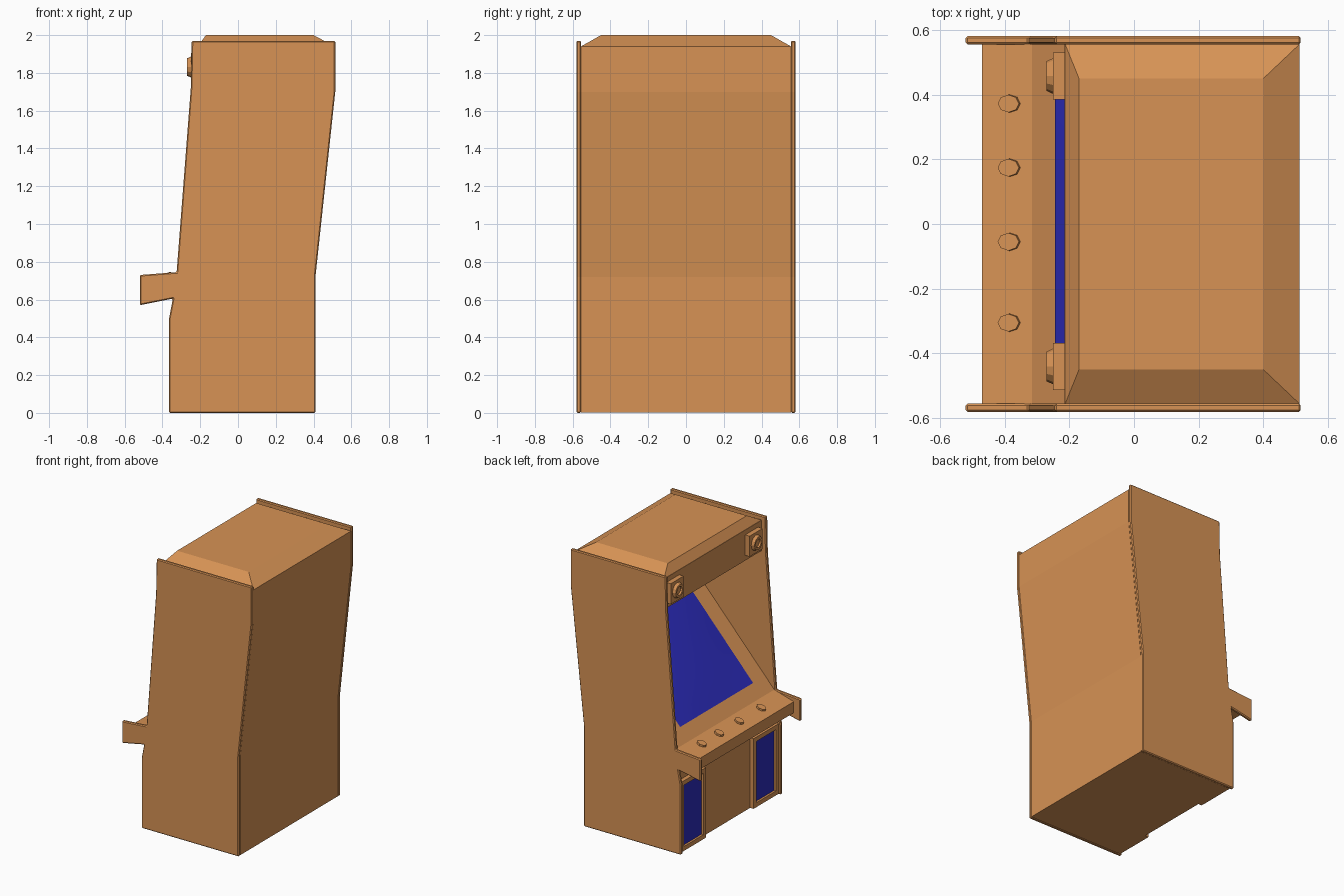
import bpy, bmesh, math
from mathutils import Matrix, Vector

if "Cube" in bpy.data.objects:
    bpy.data.objects.remove(bpy.data.objects["Cube"])


def material(name, rgb):
    m = bpy.data.materials.new(name)
    m.diffuse_color = (*rgb, 1)
    m.use_nodes = True
    m.node_tree.nodes["Principled BSDF"].inputs["Base Color"].default_value = m.diffuse_color
    return m


WOOD = material("orange_wood", (0.68, 0.29, 0.09))
BLUE = material("blue_glass", (0.025, 0.025, 0.50))


def finish(name, bm, mats=(WOOD,)):
    bmesh.ops.recalc_face_normals(bm, faces=bm.faces)
    me = bpy.data.meshes.new(name)
    bm.to_mesh(me)
    bm.free()
    ob = bpy.data.objects.new(name, me)
    bpy.context.collection.objects.link(ob)
    for m in mats:
        me.materials.append(m)
    return ob


def extrude_profile(name, pts, y0, y1, bevel=0):
    """Extrude an x-z outline from y0 to y1."""
    bm = bmesh.new()
    f = bm.faces.new([bm.verts.new((x, y0, z)) for x, z in pts])
    r = bmesh.ops.extrude_face_region(bm, geom=[f])
    vs = [v for v in r["geom"] if isinstance(v, bmesh.types.BMVert)]
    bmesh.ops.translate(bm, vec=(0, y1 - y0, 0), verts=vs)
    ob = finish(name, bm)
    if bevel:
        b = ob.modifiers.new("edge", 'BEVEL')
        b.width, b.segments = bevel, 1
        b.limit_method, b.angle_limit = 'ANGLE', math.radians(60)
    return ob


def box_bm(lo, hi):
    lo, hi = Vector(lo), Vector(hi)
    bm = bmesh.new()
    bmesh.ops.create_cube(bm, size=1, matrix=Matrix.Translation((lo + hi) / 2)
                          @ Matrix.Diagonal((*(hi - lo), 1)))
    return bm


def inset_front(bm, width, depth, index=0):
    """Sink a panel into the face that looks towards -x."""
    f = min(bm.faces, key=lambda q: q.calc_center_median().x)
    bmesh.ops.inset_individual(bm, faces=[f], thickness=width)
    r = bmesh.ops.extrude_discrete_faces(bm, faces=[f])["faces"][0]
    bmesh.ops.translate(bm, vec=(depth, 0, 0), verts=r.verts)
    r.material_index = index


# Side panels with the control arms
SIDE = [(-0.365, 0), (0.41, 0), (0.41, 0.72), (0.515, 1.70), (0.515, 1.97), (-0.245, 1.97),
        (-0.25, 1.72), (-0.325, 0.745), (-0.52, 0.73), (-0.52, 0.57), (-0.345, 0.605),
        (-0.365, 0.5)]
for s, label in ((1, "left"), (-1, "right")):
    extrude_profile(f"side_panel_{label}", SIDE, s * 0.555, s * 0.58, 0.006)

# Inner body: back, marquee, screen recess, control shelf and lower front
BODY = [(-0.32, 0.003), (0.408, 0.003), (0.408, 0.72), (0.512, 1.70), (0.512, 1.94),
        (-0.215, 1.94), (-0.215, 1.72), (0.42, 1.555), (-0.315, 0.745), (-0.47, 0.70),
        (-0.47, 0.62), (-0.32, 0.60)]
extrude_profile("cabinet_body", BODY, -0.556, 0.556)

# Hipped roof
bm = bmesh.new()
rings = [[bm.verts.new(p) for p in ((a, -w, z), (b, -w, z), (b, w, z), (a, w, z))]
         for a, b, w, z in ((-0.213, 0.512, 0.556, 1.94), (-0.17, 0.40, 0.45, 2.0))]
bm.faces.new(rings[0])
bm.faces.new(rings[1])
for i in range(4):
    j = (i + 1) % 4
    bm.faces.new((rings[0][i], rings[0][j], rings[1][j], rings[1][i]))
finish("roof", bm)

# Slightly domed screen lying on the sloping bezel
bm = bmesh.new()
N = 10
low, high = Vector((-0.242, 0, 0.826)), Vector((0.35, 0, 1.478))
up = high - low
normal = Vector((-up.z, 0, up.x)).normalized()
bmesh.ops.create_grid(bm, x_segments=N, y_segments=N, size=1)
for v in bm.verts:
    u, w = v.co.x, v.co.y
    bulge = 0.003 + 0.02 * (1 - u * u) * (1 - w * w)
    v.co = low + up * (w + 1) / 2 + Vector((0, -0.415 * u, 0)) + normal * bulge
screen = finish("screen", bm, (BLUE,))
if screen.data.polygons[0].normal.dot(normal) < 0:
    screen.data.flip_normals()
screen.data.shade_smooth()

# Coin doors with sunken blue panels
for s, label in ((1, "left"), (-1, "right")):
    ys = sorted((s * 0.27, s * 0.556))
    bm = box_bm((-0.35, ys[0], 0.005), (-0.315, ys[1], 0.51))
    inset_front(bm, 0.045, 0.015, 1)
    finish(f"coin_door_{label}", bm, (WOOD, BLUE))

# Speakers: square plate and tapered ring
for y, label in ((0.457, "left"), (-0.44, "right")):
    finish(f"speaker_plate_{label}",
           box_bm((-0.25, y - 0.073, 1.757), (-0.21, y + 0.073, 1.905)))
    bm = bmesh.new()
    bmesh.ops.create_cone(bm, cap_ends=True, segments=12, radius1=0.056, radius2=0.046,
                          depth=0.022, matrix=Matrix.Translation((-0.259, y, 1.831))
                          @ Matrix.Rotation(-math.pi / 2, 4, 'Y'))
    inset_front(bm, 0.016, 0.014)
    finish(f"speaker_ring_{label}", bm)

# Control buttons
tilt = Matrix.Rotation(-math.atan2(0.045, 0.155), 4, 'Y')
for i, y in enumerate((0.372, 0.174, -0.055, -0.305)):
    bm = bmesh.new()
    bmesh.ops.create_cone(bm, cap_ends=True, segments=8, radius1=0.036, radius2=0.034,
                          depth=0.024, matrix=Matrix.Translation((-0.385, y, 0.726)) @ tilt
                          @ Matrix.Diagonal((1, 0.8, 1, 1)))
    finish(f"button_{i + 1}", bm)
